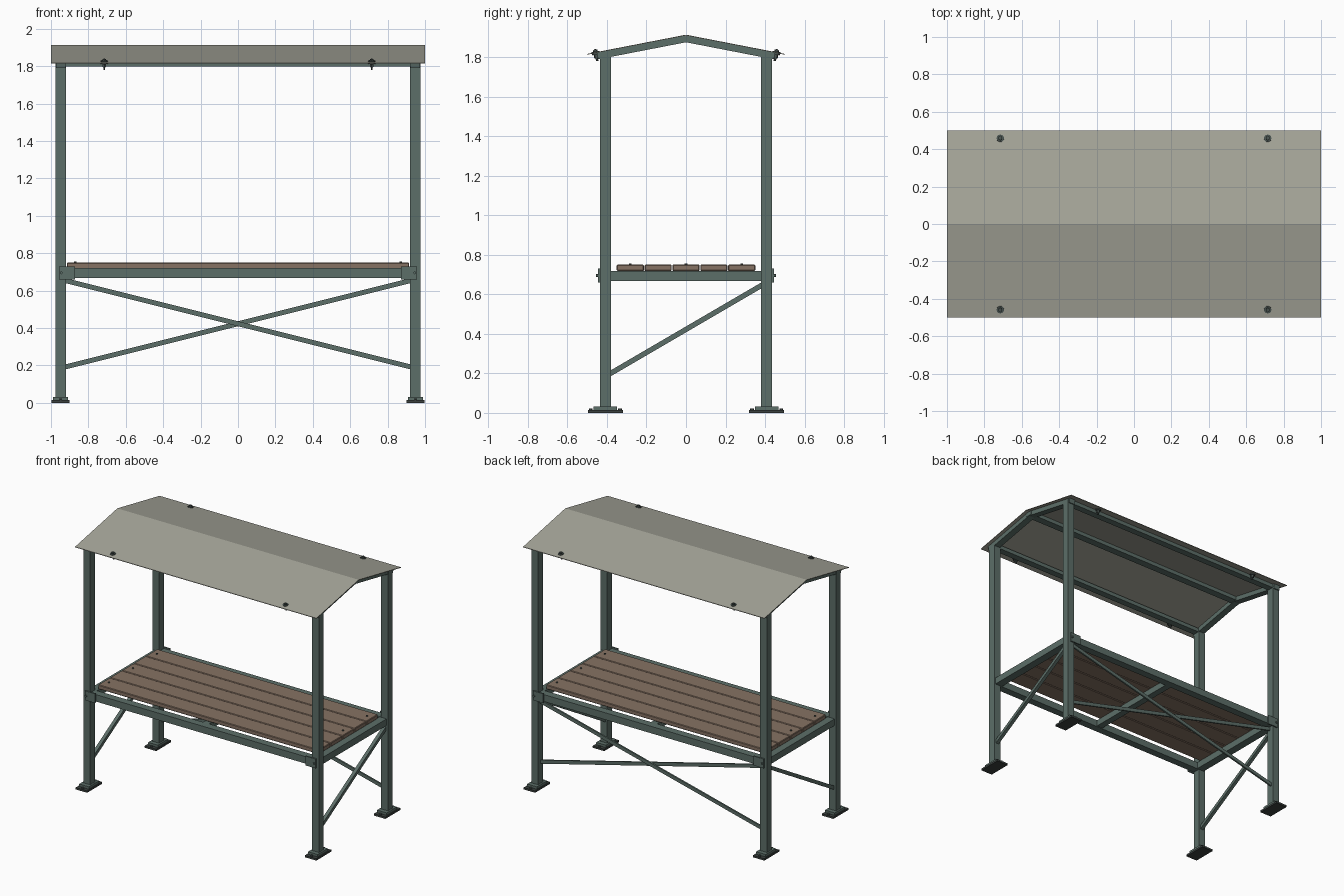
import bpy, bmesh, math
from mathutils import Vector, Matrix

if "Cube" in bpy.data.objects:
    bpy.data.objects.remove(bpy.data.objects["Cube"])


def srgb(name, r, g, b):
    m = bpy.data.materials.new(name)
    lin = [((c / 255 + 0.055) / 1.055) ** 2.4 for c in (r, g, b)]
    m.diffuse_color = (*lin, 1)
    m.use_nodes = True
    m.node_tree.nodes["Principled BSDF"].inputs["Base Color"].default_value = m.diffuse_color
    return m


STEEL = srgb("green grey steel", 92, 110, 104)
ROOF = srgb("pale grey sheet", 165, 165, 153)
WOOD = srgb("brown wood", 134, 114, 99)
DARK = srgb("dark rubber", 58, 64, 62)
BOLT = srgb("dark bolt metal", 74, 84, 81)


def finish(name, bm, mat, bevel=0.0):
    me = bpy.data.meshes.new(name)
    bmesh.ops.recalc_face_normals(bm, faces=bm.faces)
    bm.to_mesh(me)
    bm.free()
    me.materials.append(mat)
    ob = bpy.data.objects.new(name, me)
    bpy.context.collection.objects.link(ob)
    if bevel:
        mod = ob.modifiers.new("bevel", 'BEVEL')
        mod.width, mod.segments = bevel, 1
    return ob


def box(name, x, y, z, mat, bevel=0.0):
    """Box from (min, max) ranges, given in any order."""
    bm = bmesh.new()
    bmesh.ops.create_cube(bm, size=1)
    for v in bm.verts:
        for i, r in enumerate((x, y, z)):
            v.co[i] = (r[0] + r[1]) / 2 + v.co[i] * abs(r[1] - r[0])
    return finish(name, bm, mat, bevel)


def bar(name, p, q, depth, height, mat):
    """Rectangular bar between two points; height stays in the vertical plane."""
    p, q = Vector(p), Vector(q)
    d = (q - p).normalized()
    side = d.cross(Vector((0, 0, 1))).normalized()
    up = side.cross(d)
    bm = bmesh.new()
    bmesh.ops.create_cube(bm, size=1)
    for v in bm.verts:
        c = v.co.copy()
        v.co = (p + q) / 2 + d * c.x * (q - p).length + side * c.y * depth + up * c.z * height
    return finish(name, bm, mat)


def bolt(name, pos, axis, parts, mat=BOLT, sides=6):
    """Stack of short cylinders along an axis: (start, end, radius)."""
    rot = Vector(axis).to_track_quat('Z', 'Y').to_matrix().to_4x4()
    bm = bmesh.new()
    for a, b, r in parts:
        bmesh.ops.create_cone(bm, cap_ends=True, segments=sides if r < 0.018 else 12,
                              radius1=r, radius2=r, depth=b - a,
                              matrix=Matrix.Translation(pos) @ rot @ Matrix.Translation((0, 0, (a + b) / 2)))
    return finish(name, bm, mat)


XI, XO, YI, YO = 0.92, 0.976, 0.38, 0.436
XC, YC = (XI + XO) / 2, (YI + YO) / 2

# posts, feet and corner plates
for sx in (-1, 1):
    for sy in (-1, 1):
        box("post", (sx * XI, sx * XO), (sy * YI, sy * YO), (0.02, 1.8), STEEL)
        box("foot_pad", (sx * 0.902, sx * 0.997), (sy * 0.32, sy * 0.497), (0, 0.014), DARK)
        box("foot_plate", (sx * 0.908, sx * 0.988), (sy * 0.348, sy * 0.468), (0.014, 0.032), STEEL)
        for dy in (-0.074, 0.074):
            bolt("foot_bolt", (sx * XC, sy * YC + dy, 0.014), (0, 0, 1), [(0, 0.008, 0.009)])
        box("corner_plate", (sx * 0.872, sx * 0.956), (sy * YO, sy * 0.446), (0.66, 0.73), STEEL)
        bolt("corner_bolt", (sx * 0.945, sy * 0.446, 0.695), (0, sy, 0), [(0, 0.009, 0.008)], STEEL)

# bench frame
for sy in (-1, 1):
    box("long_rail", (-XI, XI), (sy * YI, sy * YO), (0.668, 0.72), STEEL)
for sx in (-1, 1):
    box("end_rail", (sx * 0.905, sx * 0.965), (-YI, YI), (0.668, 0.718), STEEL)
box("middle_rail", (-0.025, 0.025), (-YI, YI), (0.672, 0.718), STEEL)

# bench planks with screws
for i in range(5):
    y = (i - 2) * 0.141
    box("plank", (-0.915, 0.915), (y - 0.0685, y + 0.0685), (0.718, 0.75), WOOD, 0.004)
for sx in (-1, 1):
    for y in (-0.282, 0, 0.282):
        bolt("plank_screw", (sx * 0.87, y, 0.749), (0, 0, 1), [(0, 0.007, 0.007)], BOLT, 8)

# braces: crossed on the back, one diagonal on each end
for s in (-1, 1):
    bar("back_brace", (-s * 0.93, YC + s * 0.006, 0.19), (s * 0.93, YC + s * 0.006, 0.655),
        0.012, 0.026, STEEL)
    bar("end_brace", (s * XC, -0.39, 0.195), (s * XC, 0.39, 0.65), 0.026, 0.026, STEEL)

# roof frame
SLOPE = (1.914 - 1.817) / 0.5


def roof_z(y):
    return 1.914 - SLOPE * abs(y)


for sx in (-1, 1):
    for sy in (-1, 1):
        bar("rafter", (sx * XC, 0, roof_z(0) - 0.021), (sx * XC, sy * 0.448, roof_z(0.448) - 0.021),
            0.05, 0.034, STEEL)
box("ridge_beam", (-XO, XO), (-0.028, 0.028), (1.876, 1.906), STEEL)
for sy in (-1, 1):
    box("eave_beam", (-XO, XO), (sy * 0.385, sy * 0.435), (1.797, 1.826), STEEL)

# folded roof sheet
bm = bmesh.new()
prof = [(-0.5, 0), (0, 0), (0.5, 0), (0.5, -0.004), (0, -0.004), (-0.5, -0.004)]
ends = [[bm.verts.new((x, y, roof_z(y) + dz)) for y, dz in prof] for x in (-1, 1)]
for k in range(6):
    n = (k + 1) % 6
    bm.faces.new((ends[0][k], ends[0][n], ends[1][n], ends[1][k]))
for e in ends:
    bm.faces.new((e[0], e[1], e[4], e[5]))
    bm.faces.new((e[1], e[2], e[3], e[4]))
finish("roof_sheet", bm, ROOF)

# roof bolts through the eaves
for sx in (-1, 1):
    for sy in (-1, 1):
        bolt("roof_bolt", (sx * 0.715, sy * 0.458, roof_z(0.458)), (0, sy * SLOPE, 1),
             [(-0.045, 0.016, 0.006), (0, 0.004, 0.02), (0.004, 0.012, 0.012),
              (-0.012, -0.004, 0.02), (-0.03, -0.012, 0.012)])
